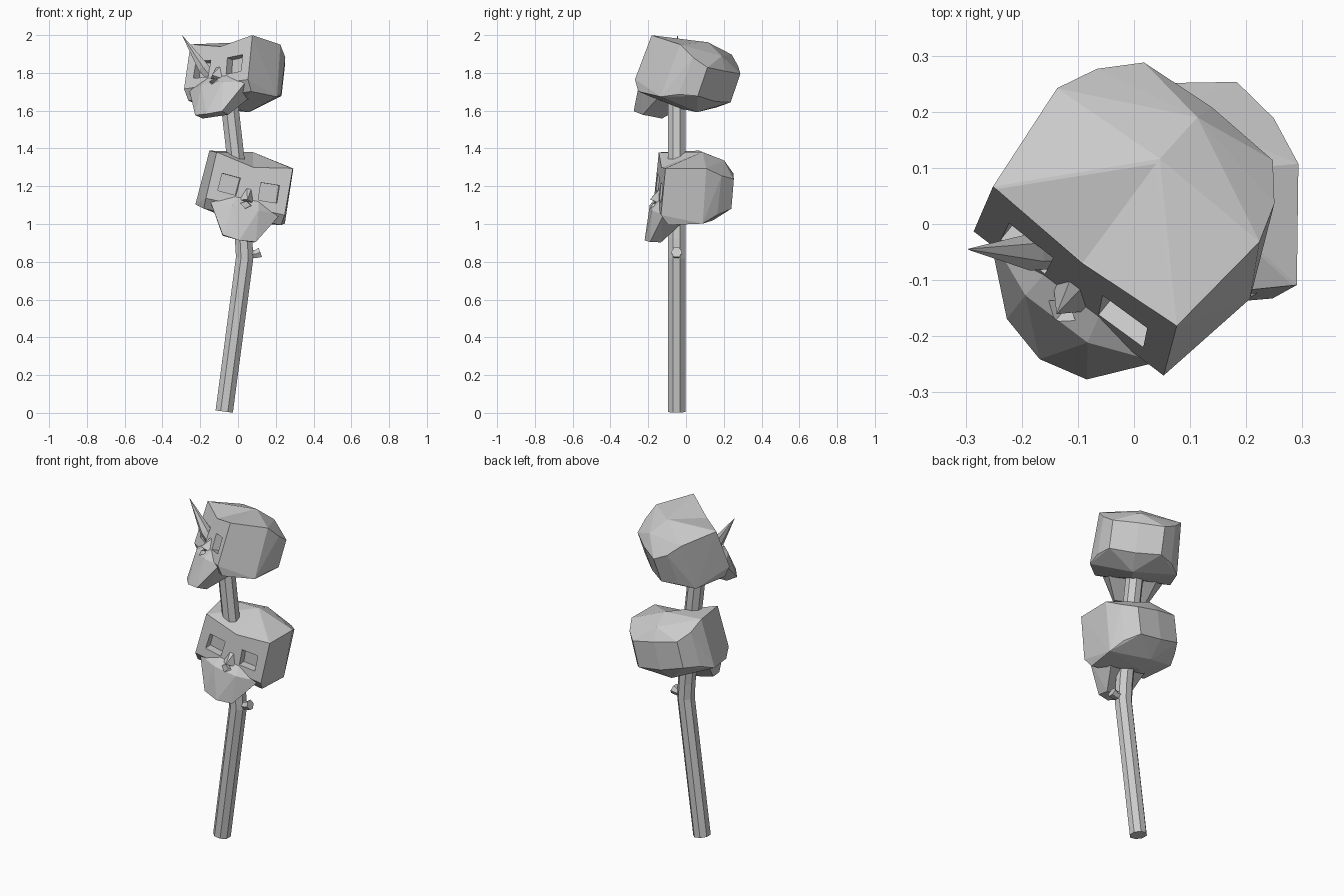
import bpy, bmesh
from math import radians, pi, cos, sin
from mathutils import Vector, Matrix

if "Cube" in bpy.data.objects:
    bpy.data.objects.remove(bpy.data.objects["Cube"])


def new_object(name, bm):
    bmesh.ops.recalc_face_normals(bm, faces=bm.faces)
    me = bpy.data.meshes.new(name)
    bm.to_mesh(me)
    bm.free()
    ob = bpy.data.objects.new(name, me)
    bpy.context.collection.objects.link(ob)
    return ob


def hull(name, half):
    """Faceted symmetric solid: hull of the points and their mirror images."""
    bm = bmesh.new()
    for x, y, z in half:
        for s in ((1, -1) if x else (1,)):
            bm.verts.new((s * x, y, z))
    bmesh.ops.convex_hull(bm, input=bm.verts)
    loose = [v for v in bm.verts if not v.link_faces]
    bmesh.ops.delete(bm, geom=loose, context='VERTS')
    bmesh.ops.dissolve_limit(bm, angle_limit=radians(1),
                             verts=bm.verts, edges=bm.edges)
    return new_object(name, bm)


def tube(name, path, radii, sides):
    """Faceted tube along a path, rings square to the path."""
    bm = bmesh.new()
    pts = [Vector(p) for p in path]
    rings = []
    for i, p in enumerate(pts):
        d = pts[min(i + 1, len(pts) - 1)] - pts[max(i - 1, 0)]
        d.normalize()
        a = Vector((0, 1, 0)).cross(d).normalized()
        b = d.cross(a)
        ang = [2 * pi * (k + .5) / sides for k in range(sides)]
        rings.append([bm.verts.new(p + radii[i] * (a * cos(t) + b * sin(t)))
                      for t in ang])
    for r, q in zip(rings, rings[1:]):
        for k in range(sides):
            j = (k + 1) % sides
            bm.faces.new((r[k], r[j], q[j], q[k]))
    bm.faces.new(rings[0])
    bm.faces.new(rings[-1])
    return new_object(name, bm)


def combine(target, other, op):
    mod = target.modifiers.new(op, 'BOOLEAN')
    mod.operation = op
    mod.solver = 'EXACT'
    mod.object = other
    bpy.context.view_layer.objects.active = target
    bpy.ops.object.modifier_apply(modifier=mod.name)
    bpy.data.objects.remove(other)


def skull(name, loc, yaw, pitch, roll):
    # braincase: face plane, widest section, rear section, back panel
    ob = hull(name, [
        (.207, -.13, .17), (.214, -.15, -.08), (.21, -.11, -.135),
        (0, .085, .215), (.228, .085, .175), (.243, .07, -.12), (0, .04, -.165),
        (0, .20, .17), (.20, .17, .13), (.205, .15, -.08), (0, .145, -.155),
        (.145, .24, .10), (0, .25, .10), (.145, .23, -.06), (0, .24, -.07)])
    # dip in the middle of the brow
    combine(ob, hull("brow_dip", [
        (0, .085, .217), (.207, -.131, .171), (.207, -.22, .171),
        (0, -.13, .133), (0, -.22, .133), (0, -.13, .3), (0, -.22, .3)]),
        'DIFFERENCE')
    # upper jaw
    combine(ob, hull("jaw", [
        (.06, -.135, -.025), (.19, -.135, -.085), (.07, -.185, -.085),
        (.128, -.14, -.155), (.09, -.195, -.252), (0, -.215, -.262),
        (.085, -.135, -.255), (.14, -.02, -.13), (0, -.02, -.13)]), 'UNION')
    # nose ridge
    combine(ob, hull("nose", [
        (.015, -.13, .03), (0, -.19, -.04), (.045, -.14, -.055),
        (0, -.13, -.07)]), 'UNION')
    # eye sockets and nostril
    for s in (1, -1):
        cutter = hull("socket", [(.05, y, h) for y in (-.24, -.095)
                                 for h in (-.047, .047)])
        cutter.data.transform(Matrix.Translation((s * .108, 0, .018))
                              @ Matrix.Rotation(s * radians(-3), 4, 'Y'))
        combine(ob, cutter, 'DIFFERENCE')
    combine(ob, hull("nostril", [(0, y, z) for y in (-.27, -.14) for z in (-.09, -.05)]
                     + [(.03, y, -.068) for y in (-.27, -.14)]), 'DIFFERENCE')
    ob.data.transform(Matrix.Translation(loc)
                      @ Matrix.Rotation(radians(yaw), 4, 'Z')
                      @ Matrix.Rotation(radians(pitch), 4, 'X')
                      @ Matrix.Rotation(radians(roll), 4, 'Y'))
    return ob


# bent pole running through both skulls
tube("pole", [(-.073, -.05, .007), (.035, -.05, .82), (.03, -.05, .92),
              (-.01, -.05, 1.33), (-.05, -.05, 1.68)], [.05] * 5, 8)
# broken twig stub
tube("twig_stub", [(.04, -.05, .845), (.09, -.05, .84), (.118, -.05, .85)],
     [.03, .024, .03], 6)

skull("lower_skull", (.042, 0, 1.17), 5, 0, 12)
skull("upper_skull", (-.02, -.007, 1.778), -39, -15, -7)

# spike driven through the eye
tube("spike", [(-.14, -.05, 1.775), (-.185, -.05, 1.83), (-.295, -.045, 1.998)],
     [.03, .033, .001], 6)
